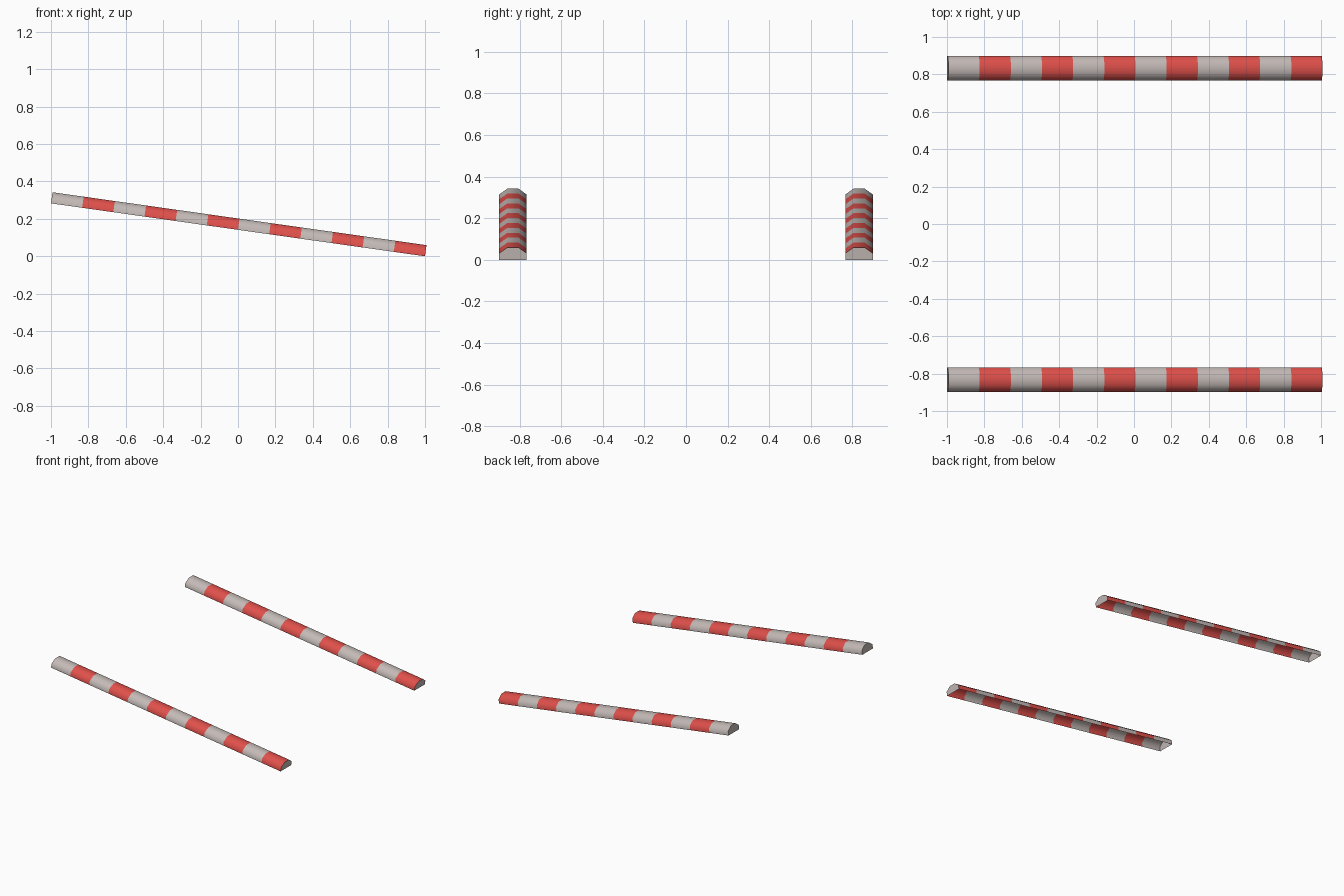
import bpy, bmesh, math
from mathutils import Vector

if "Cube" in bpy.data.objects:
    bpy.data.objects.remove(bpy.data.objects["Cube"])


def material(name, rgb):
    m = bpy.data.materials.new(name)
    m.diffuse_color = (*rgb, 1)
    m.use_nodes = True
    m.node_tree.nodes["Principled BSDF"].inputs["Base Color"].default_value = m.diffuse_color
    return m


GREY = material("warm_white", (0.55, 0.49, 0.47))
RED = material("signal_red", (0.74, 0.08, 0.07))

BANDS = 12
ANGLE = math.radians(8.05)
HEIGHT = 0.06
along = Vector((math.cos(ANGLE), 0, -math.sin(ANGLE)))
up = Vector((math.sin(ANGLE), 0, math.cos(ANGLE)))
LENGTH = (2 - HEIGHT * up.x + 0.008) / along.x
START = Vector((-1, 0, LENGTH * math.sin(ANGLE)))

# Cross-section, open underneath: (sideways, up)
PROFILE = [(-0.066, 0), (-0.066, 0.032), (-0.027, HEIGHT),
           (0.027, HEIGHT), (0.066, 0.032), (0.066, 0)]


def striped_rail(name, y):
    bm = bmesh.new()
    rings = []
    for i in range(BANDS + 1):
        base = START + along * (LENGTH * i / BANDS) + Vector((0, y, 0))
        rings.append([bm.verts.new(base + Vector((0, s, 0)) + up * h) for s, h in PROFILE])
    # Shell, alternating colour per band
    for i, (a, b) in enumerate(zip(rings, rings[1:])):
        for j in range(len(PROFILE) - 1):
            f = bm.faces.new((a[j], b[j], b[j + 1], a[j + 1]))
            f.material_index = i % 2
    # Plain end caps
    bm.faces.new(rings[0])
    bm.faces.new(rings[-1][::-1])
    bmesh.ops.recalc_face_normals(bm, faces=bm.faces)
    # Make sure the open shell faces outward
    bm.normal_update()
    if any(f.normal.dot(up) < -0.5 for f in bm.faces):
        bmesh.ops.reverse_faces(bm, faces=bm.faces)
    me = bpy.data.meshes.new(name)
    bm.to_mesh(me)
    bm.free()
    me.materials.append(GREY)
    me.materials.append(RED)
    ob = bpy.data.objects.new(name, me)
    bpy.context.collection.objects.link(ob)
    bpy.ops.object.select_all(action='DESELECT')
    ob.select_set(True)
    bpy.context.view_layer.objects.active = ob
    bpy.ops.object.shade_smooth_by_angle(angle=math.radians(60))


striped_rail("front_striped_rail", -0.832)
striped_rail("back_striped_rail", 0.832)
